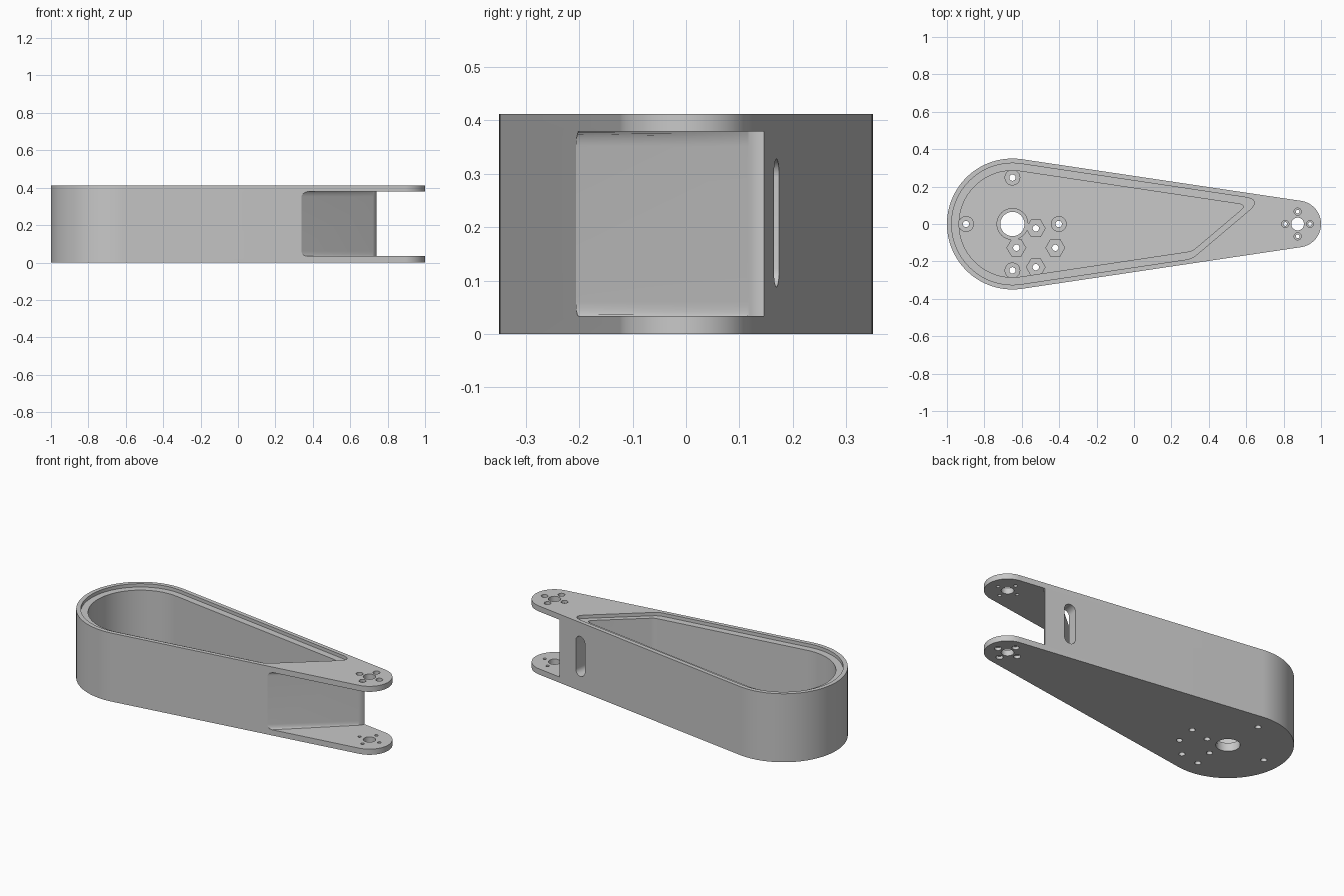
import bpy, bmesh, math
from math import sin, cos, pi

cube = bpy.data.objects.get("Cube")
if cube:
    bpy.data.objects.remove(cube, do_unlink=True)

HEIGHT, FLOOR = 0.412, 0.034
HUB, TIP = (-0.65, 0.0), (0.875, 0.0)
HUB_R, TIP_R = 0.35, 0.125
TAPER = math.asin((HUB_R - TIP_R) / (TIP[0] - HUB[0]))
SLOPE = math.radians(40.2)            # direction of the slanted end wall
WALL_START = (0.34, -0.206)

grey = bpy.data.materials.new("machined grey")
grey.use_nodes = True
grey.diffuse_color = (0.58, 0.58, 0.58, 1)
grey.node_tree.nodes["Principled BSDF"].inputs["Base Color"].default_value = grey.diffuse_color


def arc(centre, r, a0, a1, n):
    return [(centre[0] + r * cos(a0 + (a1 - a0) * i / n),
             centre[1] + r * sin(a0 + (a1 - a0) * i / n)) for i in range(n + 1)]


def add_prism(bm, points, z0, z1):
    """Extrude a counter-clockwise outline; return its bottom and top rim edges."""
    low = [bm.verts.new((x, y, z0)) for x, y in points]
    high = [bm.verts.new((x, y, z1)) for x, y in points]
    caps = [bm.faces.new(low[::-1]), bm.faces.new(high)]
    n = len(points)
    for i in range(n):
        j = (i + 1) % n
        bm.faces.new((low[i], low[j], high[j], high[i]))
    return [e for f in caps for e in f.edges]


def add_disc(bm, x, y, r, z0, z1, sides=32):
    add_prism(bm, arc((x, y), r, 0, 2 * pi, sides)[:-1], z0, z1)


def make_object(name, bm):
    bmesh.ops.recalc_face_normals(bm, faces=bm.faces)
    mesh = bpy.data.meshes.new(name)
    bm.to_mesh(mesh)
    bm.free()
    mesh.materials.append(grey)
    ob = bpy.data.objects.new(name, mesh)
    bpy.context.collection.objects.link(ob)
    return ob


def volume(mesh):
    bm = bmesh.new()
    bm.from_mesh(mesh)
    result = abs(bm.calc_volume(signed=True))
    bm.free()
    return result


def cut(target, bm):
    """Subtract a cutter, accepting the first solver that gives a sound solid."""
    cutter = make_object("cutter", bm)
    cutter.hide_render = True
    mod = target.modifiers.new("cut", "BOOLEAN")
    mod.operation, mod.object = "DIFFERENCE", cutter
    before = volume(target.data)
    for solver in ("EXACT", "MANIFOLD", "FLOAT"):
        mod.solver = solver
        bpy.context.view_layer.update()
        depsgraph = bpy.context.evaluated_depsgraph_get()
        mesh = bpy.data.meshes.new_from_object(target.evaluated_get(depsgraph))
        if 0.1 * before < volume(mesh) < before - 1e-6:
            target.data = mesh
            break
    target.modifiers.remove(mod)
    bpy.data.objects.remove(cutter, do_unlink=True)


def rounded(a, corner, b, length, n=8):
    """Curve replacing a corner, starting and ending the given length from it."""
    def toward(p):
        d = math.dist(p, corner)
        return [corner[k] + (p[k] - corner[k]) * length / d for k in (0, 1)]
    p, q = toward(a), toward(b)
    return [tuple((1 - t) ** 2 * p[k] + 2 * t * (1 - t) * corner[k] + t * t * q[k]
                  for k in (0, 1)) for t in (i / n for i in range(n + 1))]


def pocket_outline(inset, end_inset, tip_round, front_round):
    """Outline inside the arm: hub arc, tapered sides and the slanted end."""
    r, a = HUB_R - inset, pi / 2 - TAPER
    hub = arc(HUB, r, a, 2 * pi - a, 56)

    def corner(side):
        k = WALL_START[0] - WALL_START[1] / math.tan(SLOPE) - end_inset / sin(SLOPE)
        y = (r - sin(TAPER) * (k - HUB[0])) / (sin(TAPER) / math.tan(SLOPE) + side * cos(TAPER))
        return (k + y / math.tan(SLOPE), y)
    front, tip = corner(-1), corner(1)
    return (hub + rounded(hub[-1], front, tip, front_round)
            + rounded(front, tip, hub[0], tip_round))


# Tapered arm body with softened rims
a = pi / 2 - TAPER
bm = bmesh.new()
rim = add_prism(bm, arc(HUB, HUB_R, a, 2 * pi - a, 64) + arc(TIP, TIP_R, -a, a, 40), 0, HEIGHT)
bmesh.ops.bevel(bm, geom=rim, offset=0.006, segments=3, affect="EDGES", profile=0.5)
arm = make_object("arm_housing", bm)

# Open cavity and the recessed lid seat around it
bm = bmesh.new()
add_prism(bm, pocket_outline(0.065, 0.065, 0.045, 0.02), FLOOR, HEIGHT + 0.1)
cut(arm, bm)
bm = bmesh.new()
add_prism(bm, pocket_outline(0.025, 0.035, 0.09, 0.03), HEIGHT - 0.02, HEIGHT + 0.1)
cut(arm, bm)

# Fork gap with a filleted slanted back wall
bend = 0.06
start_y = 0.115
start_x = WALL_START[0] + (start_y - WALL_START[1]) / math.tan(SLOPE)
centre = (start_x - bend * sin(SLOPE), start_y + bend * cos(SLOPE))
curve = arc(centre, bend, SLOPE - pi / 2, 0, 8)
low_x = WALL_START[0] + (-0.5 - WALL_START[1]) / math.tan(SLOPE)
gap = [(low_x, -0.5), (1.3, -0.5), (1.3, 0.4), (curve[-1][0], 0.4)] + curve[::-1]
bm = bmesh.new()
rim = add_prism(bm, gap, FLOOR, HEIGHT - 0.033)
bmesh.ops.bevel(bm, geom=rim, offset=0.028, segments=6, affect="EDGES", profile=0.5)
cut(arm, bm)

# Upright cable slot through the back wall
bm = bmesh.new()
half, z_low, z_high = 0.034, 0.122, 0.294
outline = arc((0, z_high), half, 0, pi, 16) + arc((0, z_low), half, pi, 2 * pi, 16)
add_prism(bm, outline, -0.1, 0.075)
for v in bm.verts:
    u, w, depth = v.co
    v.co = (0.585 + u * cos(TAPER) + depth * sin(TAPER),
            0.17 - u * sin(TAPER) + depth * cos(TAPER), w)
cut(arm, bm)

# Holes through the floor and through both fork plates
quarter = [(1, 0), (0, 1), (-1, 0), (0, -1)]
screws = [(HUB[0] + 0.248 * c, 0.248 * s) for c, s in quarter]
nuts = [(-0.525 + 0.104 * c, -0.127 + 0.104 * s) for c, s in quarter]
bm = bmesh.new()
add_disc(bm, *HUB, 0.065, -0.1, 0.2, 40)
for x, y in screws + nuts:
    add_disc(bm, x, y, 0.017, -0.1, 0.2, 24)
add_disc(bm, *TIP, 0.034, -0.1, HEIGHT + 0.1)
for c, s in quarter:
    add_disc(bm, TIP[0] + 0.066 * c, 0.066 * s, 0.01, -0.1, HEIGHT + 0.1, 20)
cut(arm, bm)

# Wider screw head seats on the outer side of each fork plate
bm = bmesh.new()
for c, s in quarter:
    for z0, z1 in ((-0.1, 0.017), (HEIGHT - 0.017, HEIGHT + 0.1)):
        add_disc(bm, TIP[0] + 0.066 * c, 0.066 * s, 0.019, z0, z1, 24)
cut(arm, bm)


# Raised bosses on the cavity floor: round for screws, six-sided for nuts
def boss(name, x, y, outer, inner, sides=48):
    bm = bmesh.new()
    add_disc(bm, x, y, outer, FLOOR - 0.005, FLOOR + 0.016, sides)
    ob = make_object(name, bm)
    bm = bmesh.new()
    add_disc(bm, x, y, inner, -0.1, 0.2, 24)
    cut(ob, bm)
    return ob


parts = [arm, boss("hub_boss", *HUB, 0.085, 0.065)]
parts += [boss("screw_boss", x, y, 0.042, 0.017) for x, y in screws]
parts += [boss("nut_boss", x, y, 0.053, 0.017, 6) for x, y in nuts]

# Smooth curved walls, crisp edges
bpy.ops.object.select_all(action="DESELECT")
for ob in parts:
    ob.select_set(True)
bpy.context.view_layer.objects.active = arm
bpy.ops.object.shade_smooth_by_angle(angle=math.radians(30))
